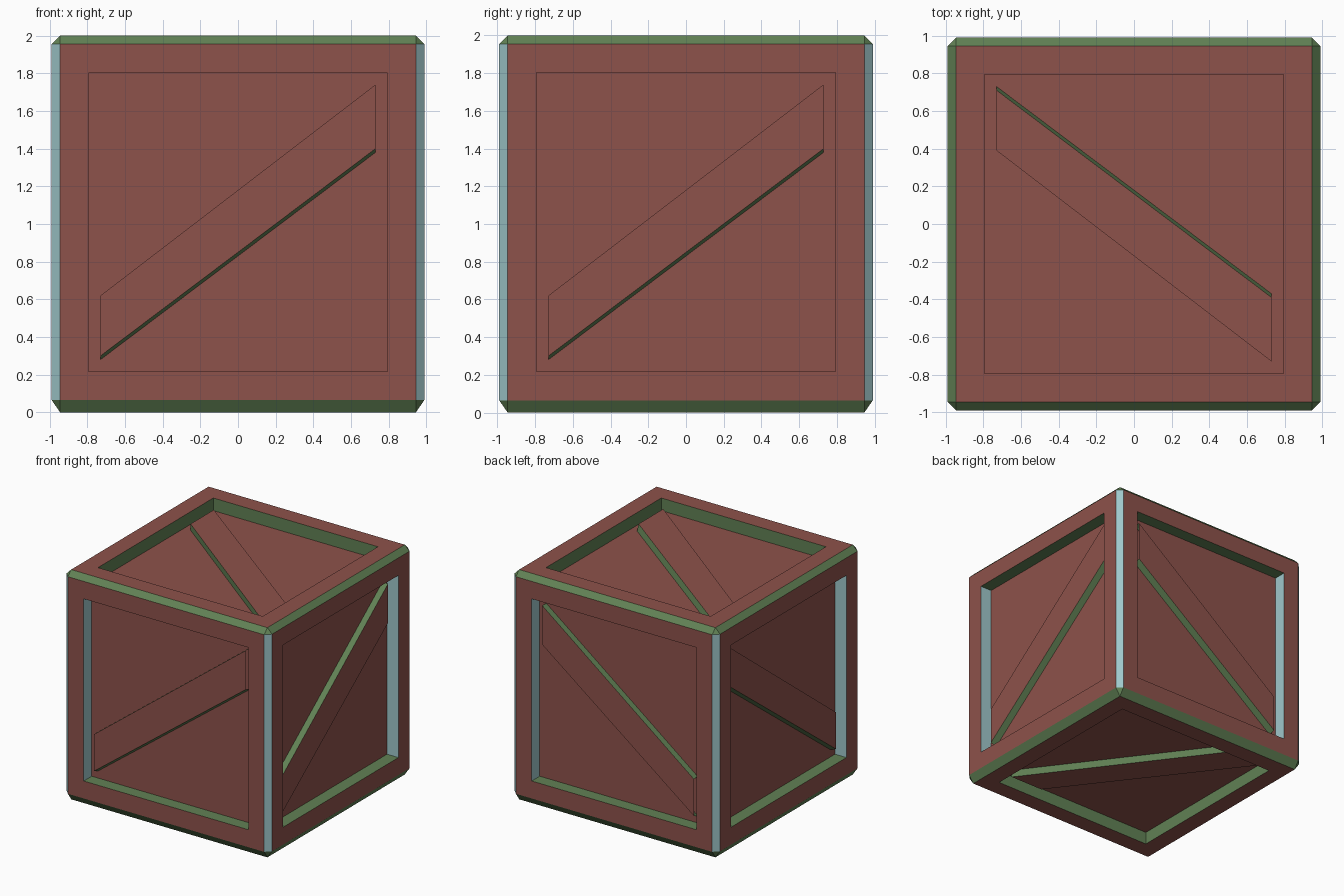
import bpy, bmesh
from mathutils import Vector, Matrix

if "Cube" in bpy.data.objects:
    bpy.data.objects.remove(bpy.data.objects["Cube"])

MID = 1.01                 # height of the side panel centres
A, B = 0.73, 0.39          # half opening, brace end offset
DEPTH, BRACE_DEPTH = 0.11, 0.055


def material(name, rgb):
    m = bpy.data.materials.new(name)
    m.diffuse_color = (*rgb, 1)
    m.use_nodes = True
    m.node_tree.nodes["Principled BSDF"].inputs["Base Color"].default_value = m.diffuse_color
    return m


RED = material("red_paint", (0.27, 0.085, 0.07))
GREEN = material("green_edge", (0.12, 0.22, 0.09))
CYAN = material("pale_blue_edge", (0.35, 0.58, 0.60))


def finish(name, bm):
    me = bpy.data.meshes.new(name)
    bm.to_mesh(me)
    bm.free()
    for m in (RED, GREEN, CYAN):
        me.materials.append(m)
    ob = bpy.data.objects.new(name, me)
    bpy.context.collection.objects.link(ob)
    return ob


# Crate body: chamfered box with a square recess in every side
bm = bmesh.new()
bmesh.ops.create_cube(bm, size=1, matrix=Matrix.Translation((0, 0, 1)) @ Matrix.Diagonal((1.98, 1.98, 2, 1)))
bmesh.ops.bevel(bm, geom=bm.edges[:], offset=0.045, segments=1, affect='EDGES')
for v in bm.verts:
    if 0.01 < v.co.z < 0.1:
        v.co.z = 0.065
panels = [f for f in bm.faces if f.calc_area() > 1]
rims = bmesh.ops.inset_individual(bm, faces=panels, thickness=0.215, depth=0)["faces"]
bmesh.ops.inset_individual(bm, faces=panels, thickness=0, depth=-DEPTH)
red_faces = set(panels) | set(rims)
bm.normal_update()
for f in bm.faces:
    upright = abs(f.calc_center_median().z - MID) < 0.3
    f.material_index = 0 if f in red_faces else (2 if upright else 1)
finish("crate_body", bm)

# Diagonal braces: a red board with green long edges in each recess
X, Y, Z = Vector((1, 0, 0)), Vector((0, 1, 0)), Vector((0, 0, 1))
SIDES = {
    "front": (X, Z, -Y, 0.99), "back": (X, Z, Y, 0.99),
    "right": (Y, Z, X, 0.99), "left": (Y, Z, -X, 0.99),
    "top": (X, -Y, Z, 1.0), "bottom": (Y, -X, -Z, 1.0),
}
for side, (u, v, n, reach) in SIDES.items():
    centre = Vector((0, 0, 1.0 if abs(n.z) else MID))
    bm = bmesh.new()

    def point(pu, pv, depth):
        return bm.verts.new(centre + u * pu + v * pv + n * (reach - depth))

    # cross-section swept from one end to the other, lower edge slightly sloped
    start = [point(-A, p, d) for p, d in ((-A, DEPTH), (-A + 0.02, BRACE_DEPTH), (-B, BRACE_DEPTH), (-B, DEPTH))]
    end = [point(A, p, d) for p, d in ((B - 0.02, DEPTH), (B, BRACE_DEPTH), (A, BRACE_DEPTH), (A, DEPTH))]
    for i in range(3):
        f = bm.faces.new((start[i], end[i], end[i + 1], start[i + 1]))
        f.material_index = 0 if i == 1 else 1
    bm.normal_update()
    bm.faces.ensure_lookup_table()
    if bm.faces[1].normal.dot(n) < 0:
        bmesh.ops.reverse_faces(bm, faces=bm.faces[:])
    finish(side + "_brace", bm)
